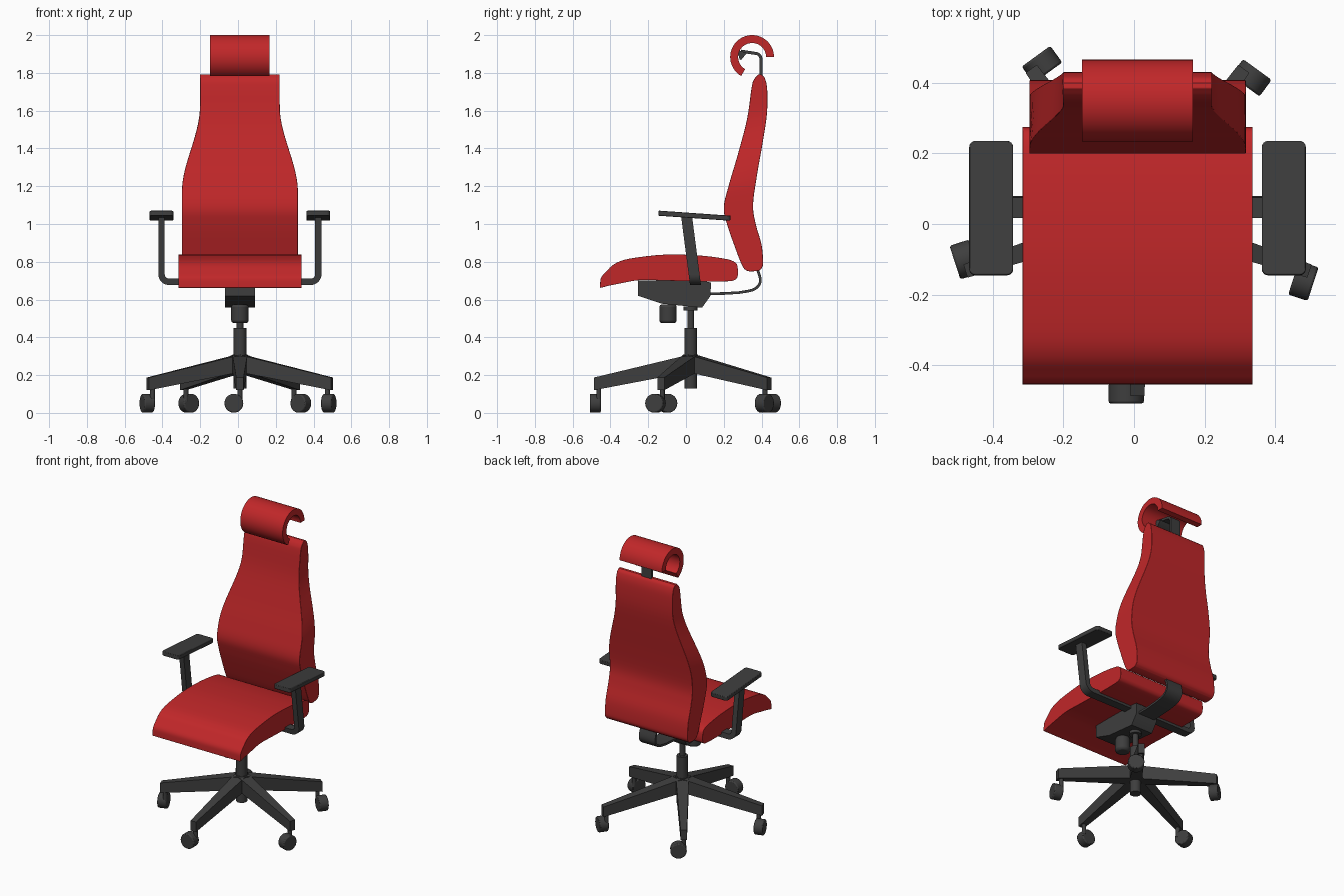
import bpy, bmesh, math
from mathutils import Matrix, Vector

if "Cube" in bpy.data.objects:
    bpy.data.objects.remove(bpy.data.objects["Cube"])

CX, HUB_Y = 0.01, 0.025


def material(name, color):
    m = bpy.data.materials.new(name)
    m.use_nodes = True
    m.diffuse_color = (*color, 1)
    node = next(n for n in m.node_tree.nodes if n.type == 'BSDF_PRINCIPLED')
    node.inputs["Base Color"].default_value = (*color, 1)
    node.inputs["Roughness"].default_value = 0.6
    return m


RED = material("red upholstery", (0.53, 0.02, 0.022))
GREY = material("dark grey plastic", (0.048, 0.048, 0.048))


def finish(name, bm, mat, bevel=0, angle=35):
    bmesh.ops.recalc_face_normals(bm, faces=bm.faces)
    mesh = bpy.data.meshes.new(name)
    bm.to_mesh(mesh)
    bm.free()
    mesh.materials.append(mat)
    ob = bpy.data.objects.new(name, mesh)
    bpy.context.collection.objects.link(ob)
    bpy.ops.object.select_all(action='DESELECT')
    ob.select_set(True)
    bpy.context.view_layer.objects.active = ob
    bpy.ops.object.shade_smooth_by_angle(angle=math.radians(angle))
    if bevel:
        mod = ob.modifiers.new("soft edges", 'BEVEL')
        mod.width, mod.segments = bevel, 2
        mod.limit_method, mod.angle_limit = 'ANGLE', math.radians(50)
    return ob


def spline(points, steps):
    """Smooth curve through 2D points."""
    pts = [Vector(p) for p in points]
    pts = [2 * pts[0] - pts[1]] + pts + [2 * pts[-1] - pts[-2]]
    out = []
    for a, b, c, d in zip(pts, pts[1:], pts[2:], pts[3:]):
        for k in range(steps):
            t = k / steps
            out.append(0.5 * (2 * b + (c - a) * t + (2 * a - 5 * b + 4 * c - d) * t * t
                              + (3 * b - a - 3 * c + d) * t ** 3))
    return out + [pts[-2]]


def across_x(u, v, w):
    return (CX + w, u, v)


def slab(name, side_a, side_b, half, mat, place=across_x, bevel=0):
    """Solid between two paired side curves, extruded both ways by half(u, v)."""
    width = half if callable(half) else lambda u, v: half
    bm = bmesh.new()
    rings = []
    for a, b in zip(side_a, side_b):
        corners = [(a, -1), (a, 1), (b, 1), (b, -1)]
        rings.append([bm.verts.new(place(p[0], p[1], s * width(p[0], p[1])))
                      for p, s in corners])
    for r, q in zip(rings, rings[1:]):
        for i in range(4):
            j = (i + 1) % 4
            bm.faces.new((r[i], r[j], q[j], q[i]))
    bm.faces.new(rings[0])
    bm.faces.new(rings[-1])
    return finish(name, bm, mat, bevel)


def strip(name, path, thick, half, mat, place=across_x):
    """Flat bar of constant thickness following a 2D path."""
    pts = [Vector(p) for p in path]
    a, b = [], []
    for i, p in enumerate(pts):
        t = (pts[min(i + 1, len(pts) - 1)] - pts[max(i - 1, 0)]).normalized()
        n = Vector((-t.y, t.x)) * thick / 2
        a.append(p + n)
        b.append(p - n)
    return slab(name, a, b, half, mat, place)


def cylinder(name, center, r, depth, mat, matrix=Matrix(), bevel=0, r_top=None):
    bm = bmesh.new()
    bmesh.ops.create_cone(bm, cap_ends=True, segments=32, radius1=r,
                          radius2=r if r_top is None else r_top, depth=depth,
                          matrix=Matrix.Translation(center) @ matrix)
    return finish(name, bm, mat, bevel)


def arc(cy, cz, r, start, end, n):
    return [(cy + r * math.cos(math.radians(start + (end - start) * i / n)),
             cz + r * math.sin(math.radians(start + (end - start) * i / n)))
            for i in range(n + 1)]


# Seat cushion with a drooping front edge
seat_top = [(-.455, .675), (-.45, .715), (-.423, .748), (-.376, .79), (-.296, .817), (-.11, .838),
            (.074, .833), (.20, .817), (.25, .803), (.27, .785), (.275, .755)]
seat_under = [(-.455, .662), (-.44, .665), (-.41, .673), (-.35, .685), (-.243, .703), (-.1, .70),
              (.07, .696), (.19, .696), (.249, .70), (.27, .715), (.275, .735)]
slab("seat", spline(seat_top, 4), spline(seat_under, 4), .326, RED, bevel=.009)


# Backrest, wide at the lumbar and narrow at the shoulders
def back_half(u, v):
    t = min(max((1.62 - v) / .45, 0), 1)
    return .211 + .096 * t * t * (3 - 2 * t)


back_front = [(.385, 1.793), (.36, 1.765), (.347, 1.72), (.323, 1.555), (.275, 1.37), (.228, 1.21),
              (.20, 1.09), (.217, 1.0), (.26, .875), (.295, .785), (.315, .757), (.34, .748)]
back_rear = [(.40, 1.791), (.418, 1.77), (.43, 1.71), (.428, 1.58), (.404, 1.42), (.376, 1.26),
             (.355, 1.1), (.37, .997), (.40, .89), (.408, .80), (.402, .768), (.385, .752)]
slab("backrest", spline(back_front, 5), spline(back_rear, 5), back_half, RED, bevel=.004)

# Headrest roll and its bracket
slab("headrest", arc(.35, 1.884, .116, 0, 240, 40), arc(.35, 1.884, .074, 0, 240, 40), .157, RED)
strip("headrest_bracket", [(.397, 1.72)] + arc(.367, 1.873, .03, 0, 80, 6) + [(.29, 1.915)],
      .016, .036, GREY)
slab("headrest_pivot", [(.27, 1.922), (.322, 1.905)], [(.285, 1.868), (.295, 1.872)], .05, GREY)

# Tilt mechanism under the seat
slab("tilt_mechanism", [(-.254, .70), (-.127, .70), (.085, .70), (.132, .69)],
     [(-.254, .62), (-.127, .578), (.085, .557), (.13, .62)], .08, GREY)
cylinder("tension_knob", (CX, -.095, .525), .046, .10, GREY, bevel=.014)

# Curved strap that carries the backrest
strip("back_strap", [(.08, .63), (.2, .632)] + spline([(.28, .637), (.35, .65), (.385, .675),
      (.393, .71), (.375, .77)], 4), .014, .06, GREY)

# Armrests: bent bar and tilted pad on each side
for side, label in ((1, "left"), (-1, "right")):
    def arm_place(u, v, w, side=side):
        return (CX + side * u, .05 - .13 * (v - .68) + w, v)

    strip(label + "_arm_bar", [(.04, .694)] + arc(.375, .734, .04, -90, 0, 8) + [(.415, 1.04)],
          .034, .029, GREY, arm_place)

    bm = bmesh.new()
    bmesh.ops.create_cube(bm, size=1, matrix=Matrix.Diagonal((.125, .381, .027, 1)))
    uprights = [e for e in bm.edges if abs((e.verts[0].co - e.verts[1].co).z) > .02]
    bmesh.ops.bevel(bm, geom=uprights, offset=.018, segments=4, profile=.5, affect='EDGES')
    tilt = Matrix.Translation((CX + side * .415, .045, 1.044)) @ Matrix.Rotation(-.07, 4, 'X')
    bm.transform(tilt)
    finish(label + "_arm_pad", bm, GREY, bevel=.003)

# Gas column
cylinder("column_sleeve", (CX, HUB_Y, .29), .034, .32, GREY)
cylinder("column_piston", (CX, HUB_Y, .50), .018, .14, GREY)
cylinder("column_collar", (CX, HUB_Y, .552), .037, .02, GREY)

# Five star legs with casters
for k in range(5):
    turn = Matrix.Translation((CX, HUB_Y, 0)) @ Matrix.Rotation(math.radians(72 * k), 4, 'Z')

    def leg_place(u, v, w, turn=turn):
        return turn @ Vector((w, -u, v))

    slab(f"leg_{k + 1}", [(0, .31), (.03, .303), (.513, .187)], [(0, .215), (.03, .212), (.513, .12)],
         lambda u, v: .040 - .040 * u, GREY, leg_place)
    cylinder(f"caster_stem_{k + 1}", turn @ Vector((0, -.487, .10)), .013, .08, GREY)
    axle = turn.to_3x3().to_4x4() @ Matrix.Rotation(math.pi / 2, 4, 'X')
    cylinder(f"caster_wheel_{k + 1}", turn @ Vector((-.032, -.505, .051)), .05, .058, GREY,
             axle, bevel=.006)
